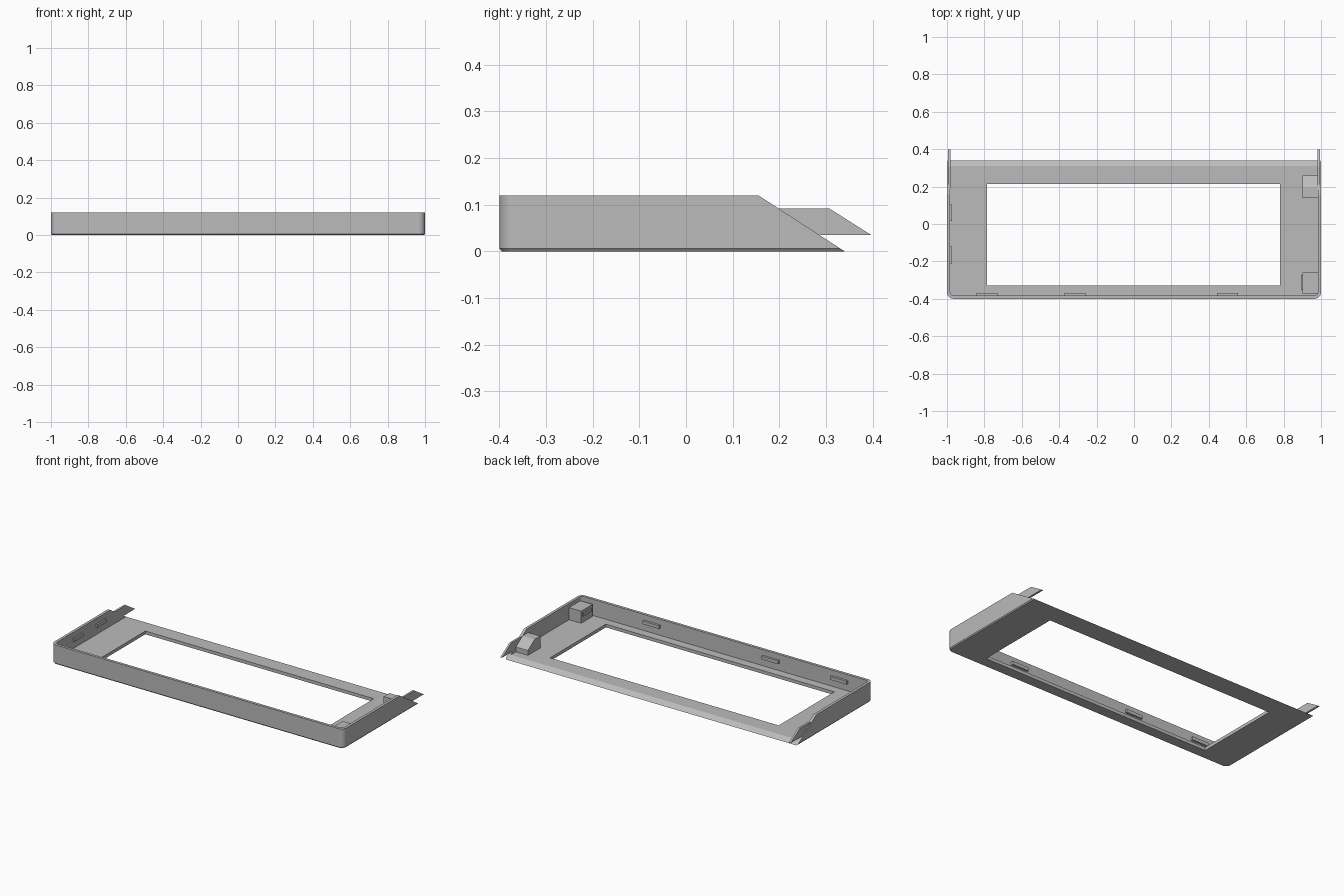
import bpy, bmesh, math

cube = bpy.data.objects.get("Cube")
if cube:
    bpy.data.objects.remove(cube, do_unlink=True)

HEIGHT = 0.12
FLOOR = 0.02
WALL = 0.017

grey = bpy.data.materials.new("plain grey")
grey.use_nodes = True
grey.diffuse_color = (0.5, 0.5, 0.5, 1)
grey.node_tree.nodes["Principled BSDF"].inputs["Base Color"].default_value = (0.5, 0.5, 0.5, 1)


def loft(name, rings):
    """Solid skinned through matching rings of points, capped at both ends."""
    bm = bmesh.new()
    loops = [[bm.verts.new(p) for p in ring] for ring in rings]
    n = len(loops[0])
    for a, b in zip(loops, loops[1:]):
        for i in range(n):
            j = (i + 1) % n
            bm.faces.new((a[i], a[j], b[j], b[i]))
    bm.faces.new(loops[0][::-1])
    bm.faces.new(loops[-1])
    bmesh.ops.recalc_face_normals(bm, faces=bm.faces)
    mesh = bpy.data.meshes.new(name)
    bm.to_mesh(mesh)
    bm.free()
    mesh.materials.append(grey)
    obj = bpy.data.objects.new(name, mesh)
    bpy.context.scene.collection.objects.link(obj)
    return obj


def side_profile(name, x0, x1, profile):
    """Extrude a (y, z) profile across x."""
    return loft(name, [[(x, y, z) for y, z in profile] for x in (x0, x1)])


def box(name, x0, x1, y0, y1, z0, z1):
    return side_profile(name, x0, x1, [(y0, z0), (y1, z0), (y1, z1), (y0, z1)])


def outline(inset, z, back, radius):
    """Plan outline with rounded front corners and a straight back."""
    w, front = 1 - inset, -0.4 + inset
    pts = [(w, back, z), (-w, back, z)]
    for cx, start in ((-w + radius, 180), (w - radius, 270)):
        for k in range(9):
            a = math.radians(start + k * 90 / 8)
            pts.append((cx + radius * math.cos(a), front + radius + radius * math.sin(a), z))
    return pts


def cut(target, cutter):
    mod = target.modifiers.new("cut", "BOOLEAN")
    mod.operation = "DIFFERENCE"
    mod.solver = "EXACT"
    mod.object = cutter
    bpy.context.view_layer.objects.active = target
    bpy.ops.object.modifier_apply(modifier=mod.name)
    bpy.data.objects.remove(cutter, do_unlink=True)


# Tray: rounded shell with a small chamfer round the bottom edge
frame = loft("bezel_frame", [
    outline(0.005, 0, 0.36, 0.03),
    outline(0, 0.006, 0.36, 0.035),
    outline(0, HEIGHT, 0.36, 0.035),
])
cut(frame, loft("cavity_cutter", [
    outline(WALL, FLOOR, 0.6, 0.02), outline(WALL, 0.3, 0.6, 0.02)]))
cut(frame, box("window_cutter", -0.785, 0.78, -0.33, 0.215, -0.1, 0.1))

# Sloped back cut through walls and floor
SLOPE = (0.34 - 0.155) / HEIGHT
cut(frame, side_profile("slope_cutter", -1.2, 1.2, [
    (0.34 + 0.1 * SLOPE, -0.1), (0.7, -0.1), (0.7, 0.22), (0.155 - 0.1 * SLOPE, 0.22)]))

bpy.ops.object.select_all(action="DESELECT")
frame.select_set(True)
bpy.context.view_layer.objects.active = frame
bpy.ops.object.shade_smooth_by_angle(angle=math.radians(30))

# Slanted tabs reaching past the back of each side wall
for side, s in (("right", -1), ("left", 1)):
    side_profile(side + "_tab", s * 0.982, s * 0.994, [
        (0.19, 0.035), (0.397, 0.035), (0.307, 0.092), (0.19, 0.092)])

# Snap clips on the inside of the front wall
for i, x in enumerate((-0.785, -0.315, 0.5)):
    box(f"front_clip_{i + 1}", x - 0.056, x + 0.056, -0.39, -0.369, 0.065, 0.085)

# Snap clips on the inside of the right wall
for i, y in enumerate((-0.165, 0.06)):
    box(f"side_clip_{i + 1}", -0.99, -0.974, y - 0.045, y + 0.045, 0.065, 0.085)

# Corner blocks along the left wall
box("front_block", 0.9, 0.99, -0.372, -0.26, 0.01, 0.095)
box("front_block_clip", 0.892, 0.905, -0.352, -0.272, 0.06, 0.08)
side_profile("back_block", 0.9, 0.985, [
    (0.14, 0.01), (0.26, 0.01), (0.26, 0.05), (0.195, 0.094), (0.14, 0.094)])
